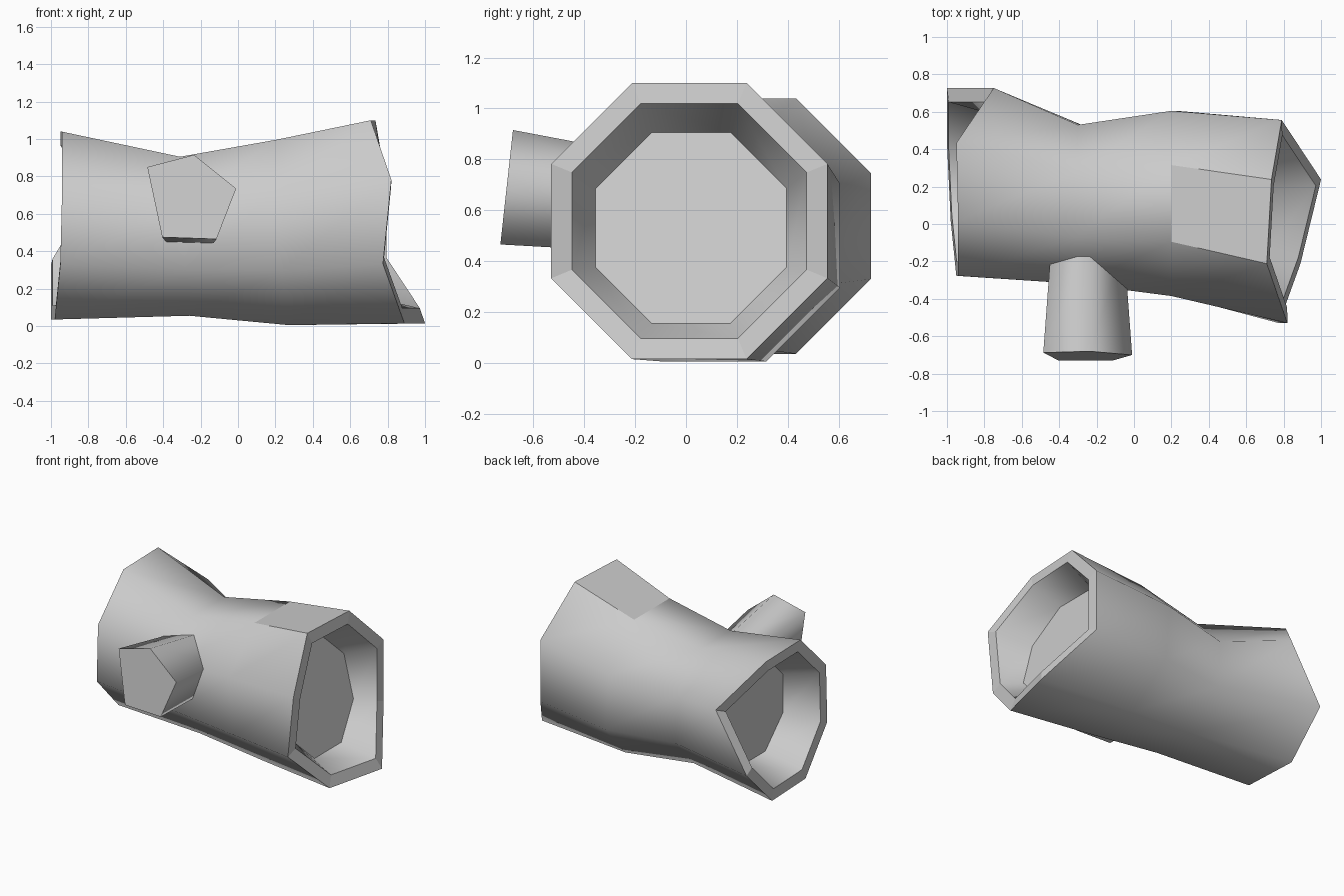
import bpy, bmesh, math
from mathutils import Vector

cube = bpy.data.objects.get("Cube")
if cube:
    bpy.data.objects.remove(cube, do_unlink=True)

GREY = (0.6, 0.6, 0.6, 1)
mat = bpy.data.materials.new("plain_grey")
mat.use_nodes = True
mat.diffuse_color = GREY
mat.node_tree.nodes["Principled BSDF"].inputs["Base Color"].default_value = GREY


def octagon(y, z, half, xs):
    """Flat-topped octagon across x; corners start at the top back, going down the back."""
    radius = half / math.cos(math.pi / 8)
    pts = []
    for i, x in enumerate(xs):
        a = math.radians(67.5 - 45 * i)
        pts.append(Vector((x, y + radius * math.cos(a), z + radius * math.sin(a))))
    return pts


def inset(ring, t):
    centre = sum(ring, Vector()) / len(ring)
    return [p.lerp(centre, t) for p in ring]


def bridge(bm, a, b, smooth):
    n = len(a)
    faces = []
    for i in range(n):
        f = bm.faces.new((a[i], a[(i + 1) % n], b[(i + 1) % n], b[i]))
        f.smooth = smooth
        faces.append(f)
    return faces


def finish(bm, name):
    bmesh.ops.recalc_face_normals(bm, faces=bm.faces)
    mesh = bpy.data.meshes.new(name)
    bm.to_mesh(mesh)
    bm.free()
    mesh.materials.append(mat)
    ob = bpy.data.objects.new(name, mesh)
    bpy.context.collection.objects.link(ob)


# Hollow trunk: recessed floor, inner wall, jagged rim and bark at each end
left_x = (-0.95, -0.75, -1.0, -1.0, -0.98, -0.95, -0.94, -0.94)
right_x = (0.735, 0.79, 0.79, 1.0, 0.89, 0.775, 0.82, 0.71)
waist_x = (-0.31, -0.3, -0.28, -0.26, -0.26, -0.28, -0.3, -0.31)
belly_x = (0.2, 0.2, 0.23, 0.27, 0.27, 0.23, 0.2, 0.2)
left = octagon(0.225, 0.537, 0.502, left_x)
right = octagon(0.013, 0.557, 0.543, right_x)
left_floor = octagon(0.225, 0.53, 0.345, [-0.7] * 8)
right_floor = octagon(0.02, 0.53, 0.375, [0.62] * 8)
for p in right_floor:
    p.x += (0.53 - p.z) * 0.25

rings = [left_floor, inset(left, 0.15), left,
         octagon(0.105, 0.48, 0.425, waist_x),
         octagon(0.11, 0.5, 0.495, belly_x),
         right, inset(right, 0.15), right_floor]
bm = bmesh.new()
loops = [[bm.verts.new(p) for p in ring] for ring in rings]
for i in range(len(loops) - 1):
    is_rim = i in (1, 5)
    faces = bridge(bm, loops[i], loops[i + 1], not is_rim)
    if i == 4:
        faces[-1].smooth = False  # worn flat patch on top
bm.faces.new(loops[0])
bm.faces.new(loops[-1])
finish(bm, "hollow_trunk")

# Five-sided branch stub, sunk into the front of the trunk
outline = ((-0.485, 0.85), (-0.235, 0.915), (-0.01, 0.735), (-0.115, 0.465), (-0.405, 0.475))
bm = bmesh.new()
tip = [bm.verts.new((x, -0.73 + (z - 0.465) * 0.11, z)) for x, z in outline]
root = [bm.verts.new((-0.25 + (x + 0.25) * 0.82, -0.12, 0.62 + (z - 0.69) * 0.84)) for x, z in outline]
bridge(bm, tip, root, True)
bm.faces.new(tip)
bm.faces.new(root)
finish(bm, "branch_stub")
